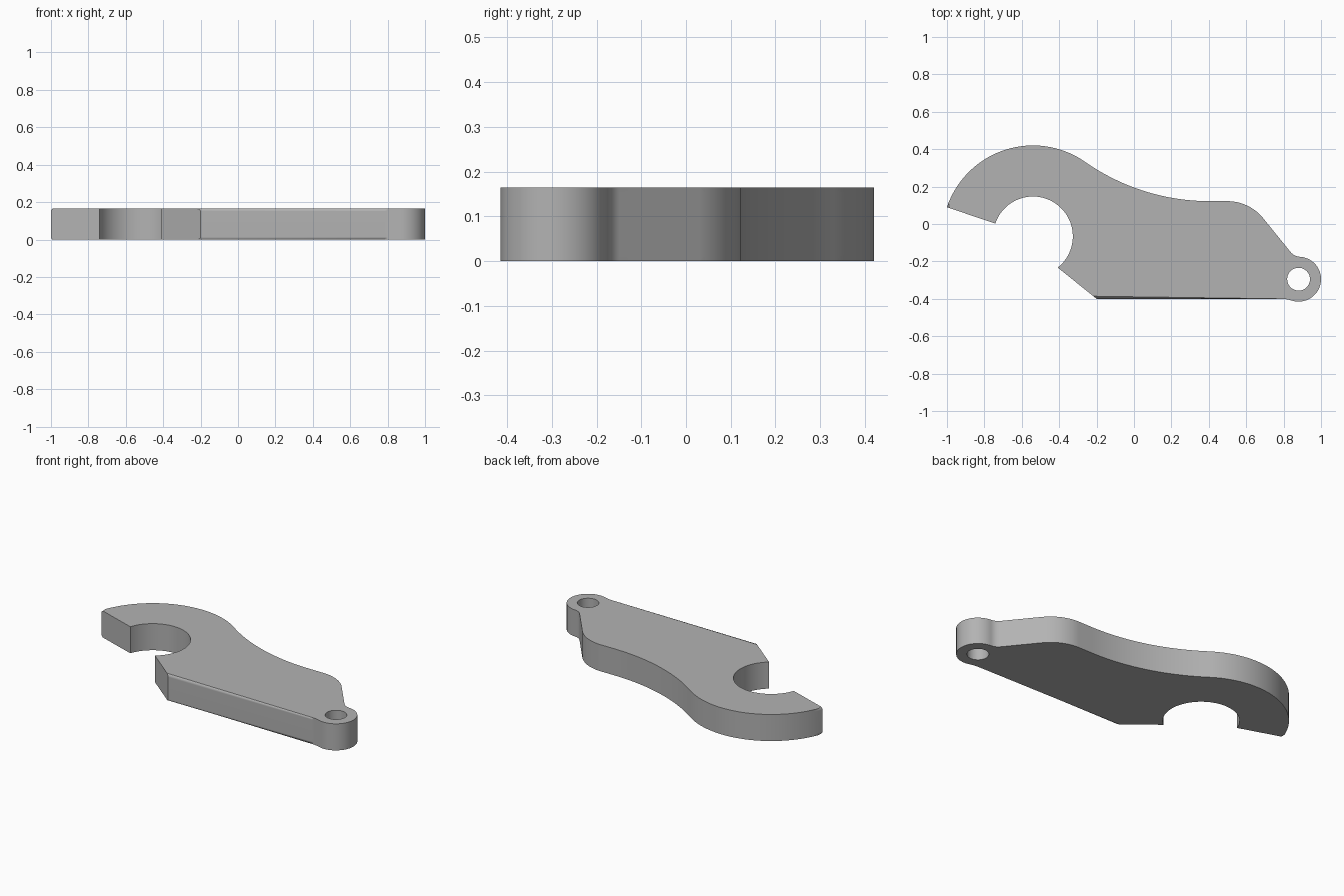
import bpy, bmesh
from math import cos, sin, radians, degrees, atan2, sqrt
from mathutils import Vector

THICK = 0.165
ROUND = 0.014

cube = bpy.data.objects.get("Cube")
if cube:
    bpy.data.objects.remove(cube, do_unlink=True)

grey = bpy.data.materials.new("plain_grey")
grey.use_nodes = True
grey.diffuse_color = (0.45, 0.45, 0.45, 1)
grey.node_tree.nodes["Principled BSDF"].inputs["Base Color"].default_value = (0.45, 0.45, 0.45, 1)


def arc(c, r, a0, a1, step=3.0):
    """Points on an arc, angles in degrees."""
    n = max(2, round(abs(a1 - a0) / step))
    return [Vector((c[0] + r * cos(radians(a0 + (a1 - a0) * i / n)),
                    c[1] + r * sin(radians(a0 + (a1 - a0) * i / n)))) for i in range(n + 1)]


def neck(point, direction, side, centre, r, fillet):
    """Fillet between a straight edge (outward normal = side) and a round eye."""
    rel = centre - point
    reach = (r + fillet) ** 2 - (fillet - rel.dot(side)) ** 2
    c = point + direction * (rel.dot(direction) - sqrt(reach)) + side * fillet
    start, end = -side, (centre - c).normalized()
    a0 = degrees(atan2(start.y, start.x))
    sweep = -degrees(start.angle_signed(end))
    pts = arc(c, fillet, a0, a0 + sweep, 5)
    touch = c - centre
    return pts, degrees(atan2(touch.y, touch.x))


# Key circles of the outline
jaw = Vector((-0.54, -0.066))
JAW_R, MOUTH_R, EYE_R = 0.486, 0.213, 0.12
eye = Vector((0.88, -0.295))
JOIN, TIP, LIP = 55, 161.3, -51.6

# Concave back, tangent to the jaw circle and to the flat shoulder
shoulder_y = 0.122
s = sin(radians(JOIN))
back_r = (jaw.y + JAW_R * s - shoulder_y) / (1 - s)
back = jaw + (JAW_R + back_r) * Vector((cos(radians(JOIN)), s))

# Rounded shoulder and sloping edge towards the eye
shoulder = arc((0.5, shoulder_y - 0.245), 0.245, 90, 39)
slope = Vector((cos(radians(-51)), sin(radians(-51))))
upper, up_a = neck(shoulder[-1], slope, Vector((-slope.y, slope.x)), eye, EYE_R, 0.07)

heel = Vector((-0.2, -0.4))
lower, low_a = neck(heel, Vector((1, 0)), Vector((0, -1)), eye, EYE_R, 0.18)

# Outer edge (rounded), then the heel chamfer and mouth (sharp)
outer = arc(jaw, JAW_R, TIP, JOIN)
outer += arc(back, back_r, 180 + JOIN, 270, 1.5)[1:]
outer += shoulder + upper + arc(eye, EYE_R, up_a, low_a, 5)[1:-1]
outer += lower[::-1] + [heel]
mouth = arc(jaw, MOUTH_R, LIP, TIP)
outline = outer + mouth

# Extrude the plate and round its outer rim
bm = bmesh.new()
low = [bm.verts.new((p.x, p.y, 0)) for p in outline]
top = [bm.verts.new((p.x, p.y, THICK)) for p in outline]
bm.faces.new(low)
bm.faces.new(top[::-1])
for i in range(len(low)):
    j = (i + 1) % len(low)
    bm.faces.new((low[i], top[i], top[j], low[j]))
rim = [bm.edges.get((ring[i], ring[i + 1])) for ring in (low, top) for i in range(len(outer) - 1)]
bmesh.ops.bevel(bm, geom=rim, offset=ROUND, segments=3, profile=0.5, affect='EDGES')
bmesh.ops.recalc_face_normals(bm, faces=bm.faces)
mesh = bpy.data.meshes.new("hook_lever")
bm.to_mesh(mesh)
bm.free()
mesh.materials.append(grey)
lever = bpy.data.objects.new("hook_lever", mesh)
bpy.context.collection.objects.link(lever)

# Drill the pin hole
bpy.ops.mesh.primitive_cylinder_add(vertices=48, radius=0.061, depth=1, location=(eye.x, eye.y, 0))
drill = bpy.context.object
drill.name = "pin_hole_cutter"
drill.hide_render = True
drill.data.materials.append(grey)
cut = lever.modifiers.new("pin_hole", 'BOOLEAN')
cut.operation, cut.solver, cut.object = 'DIFFERENCE', 'EXACT', drill
bpy.ops.object.select_all(action='DESELECT')
lever.select_set(True)
bpy.context.view_layer.objects.active = lever
bpy.ops.object.modifier_apply(modifier=cut.name)
bpy.data.objects.remove(drill, do_unlink=True)

# Smooth curves, crisp corners, flat faces
bpy.ops.object.shade_smooth_by_angle(angle=radians(38))
flat = lever.modifiers.new("flat_faces", 'WEIGHTED_NORMAL')
flat.keep_sharp = True
